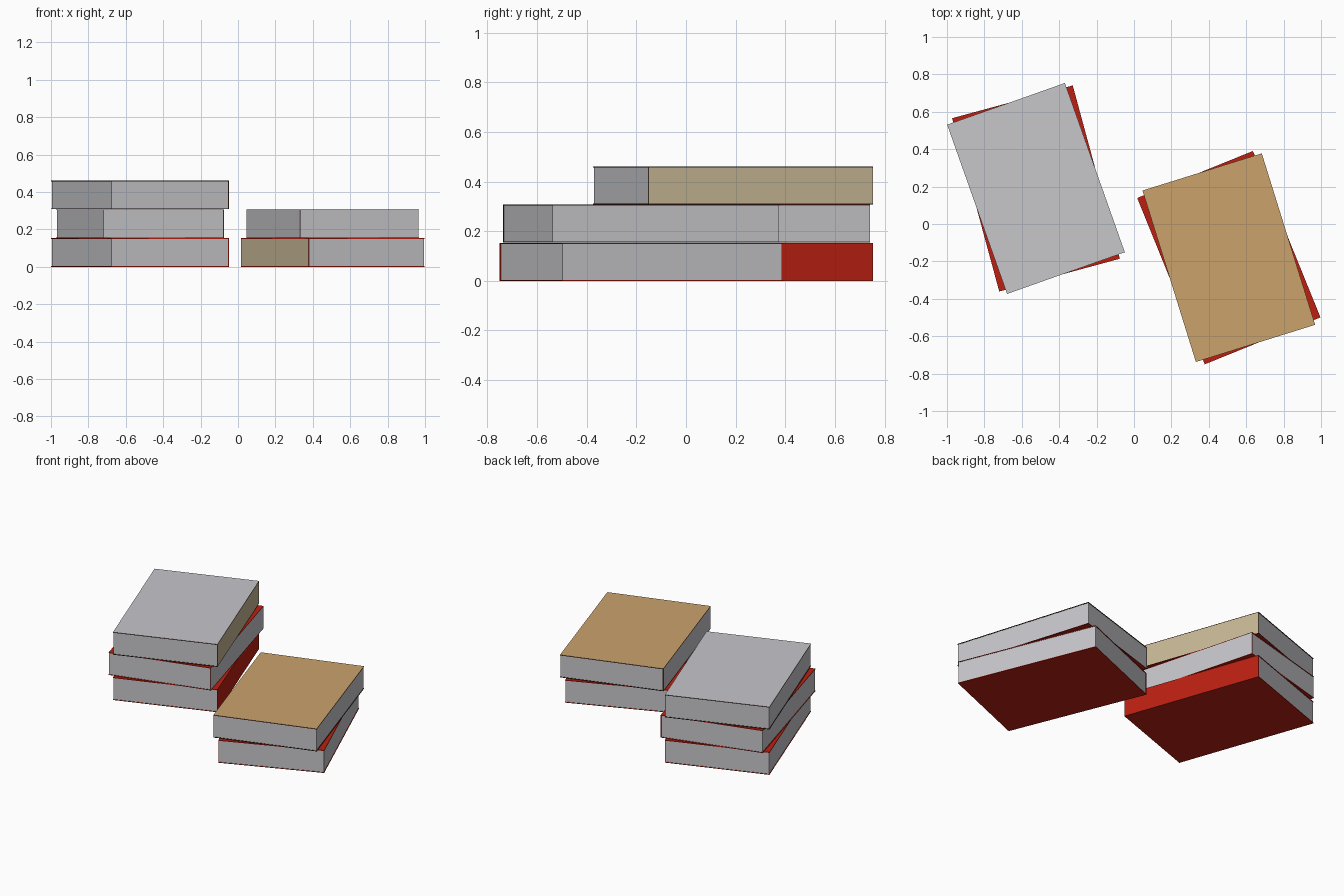
import bpy, bmesh
from math import radians
from mathutils import Matrix, Vector

cube = bpy.data.objects.get("Cube")
if cube:
    bpy.data.objects.remove(cube, do_unlink=True)


def make_material(name, rgb):
    mat = bpy.data.materials.new(name)
    mat.use_nodes = True
    colour = (*rgb, 1.0)
    mat.diffuse_color = colour
    bsdf = mat.node_tree.nodes["Principled BSDF"]
    bsdf.inputs["Base Color"].default_value = colour
    bsdf.inputs["Roughness"].default_value = 0.8
    return mat


GREY = make_material("paper grey", (0.57, 0.57, 0.60))
TAN = make_material("cover tan", (0.60, 0.36, 0.15))
PALE = make_material("spine pale tan", (0.58, 0.48, 0.31))
RED = make_material("cover red", (0.50, 0.014, 0.006))
DARK = make_material("cover edge dark", (0.05, 0.015, 0.01))

WIDTH, DEPTH, HEIGHT, BOARD, LIP = 0.668, 0.96, 0.153, 0.004, 0.003


def box(name, size, offset, place, face_mat, edge_mat=None, outward=None):
    """Box whose outward side takes face_mat and whose other sides take edge_mat."""
    bm = bmesh.new()
    bmesh.ops.create_cube(bm, size=1)
    bmesh.ops.scale(bm, vec=size, verts=bm.verts)
    bmesh.ops.translate(bm, vec=offset, verts=bm.verts)
    bm.normal_update()
    if outward:
        for face in bm.faces:
            face.material_index = int(face.normal.dot(Vector(outward)) < 0.9)
    mesh = bpy.data.meshes.new(name)
    bm.to_mesh(mesh)
    bm.free()
    mesh.materials.append(face_mat)
    if edge_mat:
        mesh.materials.append(edge_mat)
    obj = bpy.data.objects.new(name, mesh)
    obj.matrix_world = place
    bpy.context.collection.objects.link(obj)


def book(name, centre, level, angle, side, top, spine, edge):
    """Page block between two boards, with a spine on the given side (+1 or -1 in x)."""
    base = Vector((*centre, level * (HEIGHT + 0.001)))
    place = Matrix.Translation(base) @ Matrix.Rotation(radians(angle), 4, "Z")
    inner = HEIGHT - 2 * BOARD
    mid = HEIGHT / 2
    # pages, set back slightly from the board edges
    box(name + "_pages", (WIDTH - LIP - BOARD, DEPTH - 2 * LIP, inner),
        (-side * (BOARD - LIP) / 2, 0, mid), place, GREY)
    # boards
    board = (WIDTH, DEPTH, BOARD)
    box(name + "_top_cover", board, (0, 0, HEIGHT - BOARD / 2), place, top, edge, (0, 0, 1))
    box(name + "_bottom_cover", board, (0, 0, BOARD / 2), place, RED, edge, (0, 0, -1))
    # spine
    box(name + "_spine", (BOARD, DEPTH, inner), (side * (WIDTH - BOARD) / 2, 0, mid),
        place, spine, edge, (side, 0, 0))


LEFT, RIGHT = (-0.524, 0.19), (0.507, -0.18)

# taller stack
book("tall_stack_lower_book", LEFT, 0, 19.5, 1, RED, RED, RED)
book("tall_stack_middle_book", LEFT, 1, 15.2, 1, RED, GREY, RED)
book("tall_stack_upper_book", LEFT, 2, 19.5, 1, GREY, PALE, DARK)

# shorter stack
book("short_stack_lower_book", RIGHT, 0, 22.1, -1, RED, PALE, RED)
book("short_stack_upper_book", RIGHT, 1, 17.3, -1, TAN, GREY, DARK)
